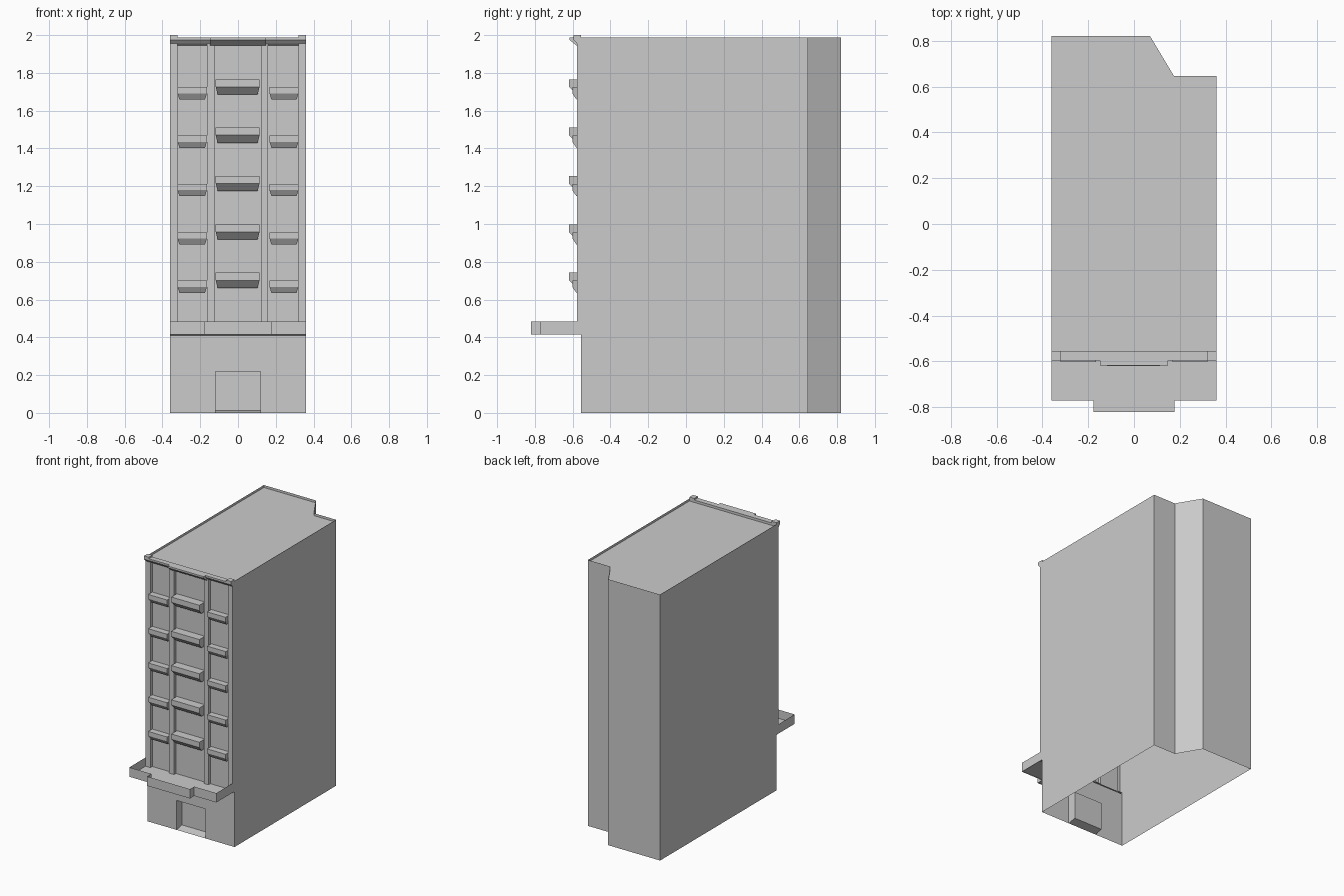
import bpy

if "Cube" in bpy.data.objects:
    bpy.data.objects.remove(bpy.data.objects["Cube"])


def mesh(name, verts, faces):
    me = bpy.data.meshes.new(name)
    me.from_pydata(verts, [], faces)
    me.update()
    ob = bpy.data.objects.new(name, me)
    bpy.context.collection.objects.link(ob)
    return ob


def sheet(name, plan, z0, z1, floor=None):
    """Thin wall along a plan line, with an optional flat deck at height floor."""
    n = len(plan)
    verts = [(x, y, z) for z in (z0, z1) for x, y in plan]
    faces = [(i, i + 1, n + i + 1, n + i) for i in range(n - 1)]
    if floor is not None:
        verts += [(x, y, floor) for x, y in plan]
        faces.append(tuple(range(2 * n, 3 * n)))
    return mesh(name, verts, faces)


def prism_x(name, profile, x0, x1, inset=None):
    """Solid with a (y, z) profile run along x; inset narrows each profile point."""
    n = len(profile)
    inset = inset or [0] * n
    verts = [(x0 + d, y, z) for (y, z), d in zip(profile, inset)]
    verts += [(x1 - d, y, z) for (y, z), d in zip(profile, inset)]
    faces = [(i, (i + 1) % n, n + (i + 1) % n, n + i) for i in range(n)]
    faces += [tuple(reversed(range(n))), tuple(range(n, 2 * n))]
    return mesh(name, verts, faces)


W, F, P = 0.36, -0.555, -0.577   # half width, wall front, pier front

# Side and back walls with a cut rear corner; the roof sits below the parapet
sheet("walls_and_roof",
      [(W, F), (W, 0.645), (0.175, 0.645), (0.07, 0.82), (-W, 0.82), (-W, F)],
      0, 1.988, floor=1.97)

# Ground floor front with the recessed doorway
D, H, B = 0.12, 0.22, F + 0.065
mesh("ground_floor_front",
     [(-W, F, 0), (-D, F, 0), (-D, F, H), (D, F, H), (D, F, 0), (W, F, 0),
      (W, F, 0.41), (-W, F, 0.41),
      (-D, B, 0.012), (-D, B, H), (D, B, H), (D, B, 0.012),
      (-W, P, 0.42), (W, P, 0.42)],
     [(0, 1, 2, 7), (2, 3, 6, 7), (4, 5, 6, 3),
      (1, 8, 9, 2), (2, 9, 10, 3), (3, 10, 11, 4), (1, 4, 11, 8),
      (8, 11, 10, 9), (7, 6, 13, 12)])

# Upper front: four piers standing out from the wall
plan = [(-W, F)]
for a, b in ((-W, -0.32), (-0.165, -0.125), (0.122, 0.16), (0.32, W)):
    plan += [(a, F), (a, P), (b, P), (b, F)]
sheet("upper_front", plan[1:], 0.415, 1.985)

# Large first floor balcony tray
C = 0.177
sheet("main_balcony",
      [(-W, F), (-W, -0.77), (-C, -0.77), (-C, -0.82), (C, -0.82),
       (C, -0.77), (W, -0.77), (W, F)], 0.415, 0.485, floor=0.42)

# Rows of small balconies with tapered undersides
for i in range(5):
    dz = i * 0.256
    for name, x0, x1, top, front, mid, low in (
            ("left", -0.32, -0.165, 0.70, -0.602, 0.033, 0.065),
            ("middle", -0.118, 0.114, 0.742, -0.62, 0.04, 0.08),
            ("right", 0.167, 0.32, 0.70, -0.602, 0.033, 0.065)):
        z = top + dz
        prism_x(f"{name}_balcony_{i + 1}",
                [(F, z), (front, z), (front, z - mid), (-0.58, z - low), (F, z - low)],
                x0, x1, [0, 0, 0, 0.01, 0.01])

# Cornice with a deeper middle section
for name, x0, x1 in (("left", -W, -0.148), ("right", 0.148, W)):
    prism_x(f"{name}_cornice", [(F, 1.988), (-0.595, 1.988), (-0.595, 1.975),
                                (P, 1.955), (F, 1.945)], x0, x1)
prism_x("middle_cornice", [(F, 1.988), (-0.617, 1.988), (-0.617, 1.975),
                           (-0.58, 1.945), (F, 1.945)], -0.148, 0.148)

# Corner blocks on the cornice
for name, x0 in (("left", -W), ("right", 0.32)):
    prism_x(f"{name}_corner_block", [(F, 2.0), (-0.596, 2.0), (-0.596, 1.975), (F, 1.975)],
            x0, x0 + 0.04)
